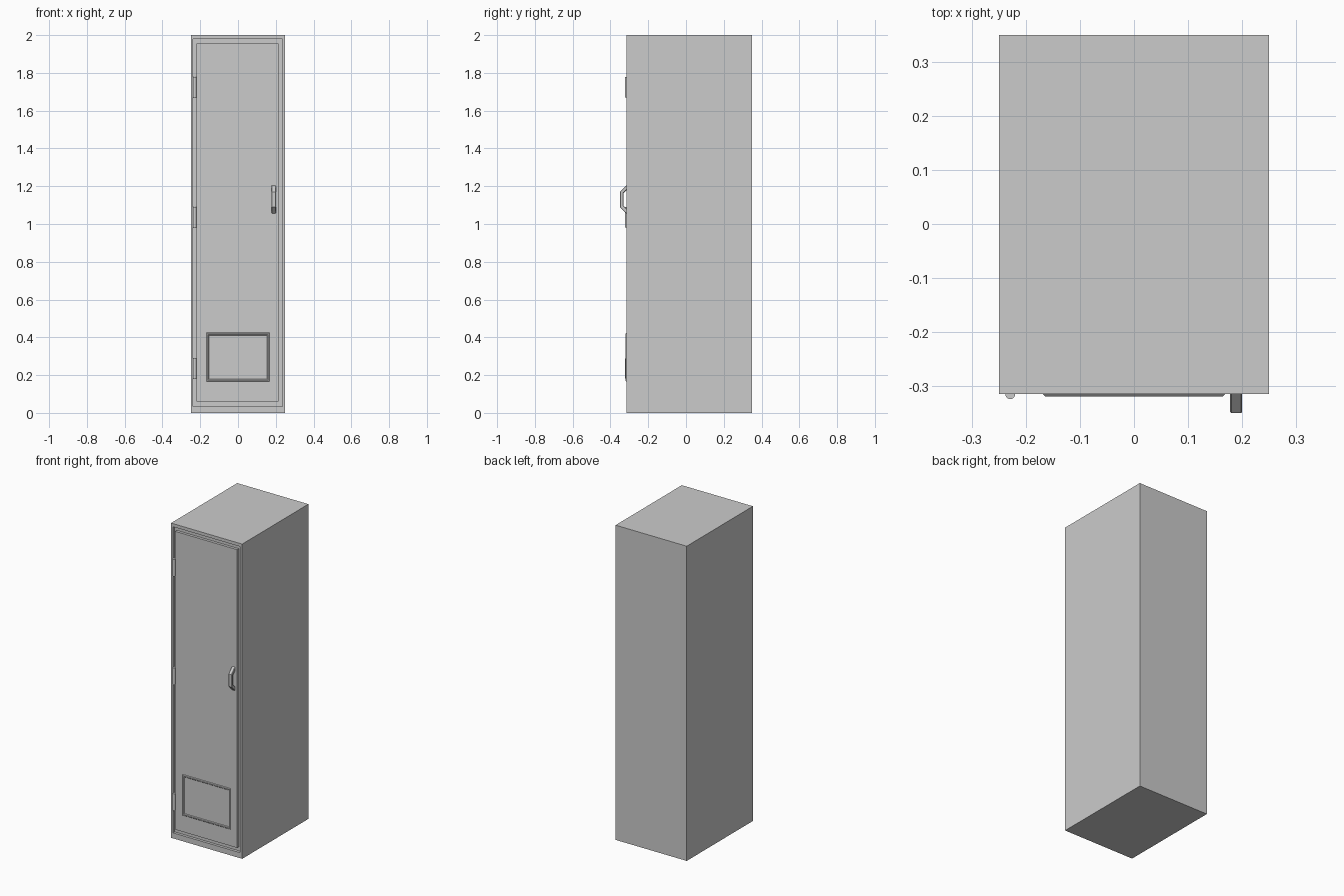
import bpy, bmesh, math

if "Cube" in bpy.data.objects:
    bpy.data.objects.remove(bpy.data.objects["Cube"])

FRONT = -0.315    # plane of frame and door
GROOVE = -0.298   # floor of the gap around the door


def finish(name, bm):
    bmesh.ops.recalc_face_normals(bm, faces=bm.faces)
    mesh = bpy.data.meshes.new(name)
    bm.to_mesh(mesh)
    bm.free()
    obj = bpy.data.objects.new(name, mesh)
    bpy.context.collection.objects.link(obj)
    return obj


def loft(name, loops, ring=False):
    """Join rectangles (x0, x1, z0, z1) at depth y; cap the ends or close into a ring."""
    bm = bmesh.new()
    rows = [[bm.verts.new((x, y, z)) for x, z in ((a, c), (b, c), (b, d), (a, d))]
            for (a, b, c, d), y in loops]
    pairs = list(zip(rows, rows[1:])) + ([(rows[-1], rows[0])] if ring else [])
    for r, s in pairs:
        for i in range(4):
            j = (i + 1) % 4
            bm.faces.new((r[i], r[j], s[j], s[i]))
    if not ring:
        bm.faces.new(rows[0])
        bm.faces.new(rows[-1])
    return finish(name, bm)


def grow(rect, d):
    a, b, c, e = rect
    return (a - d, b + d, c - d, e + d)


# Cabinet with a shallow recess in the front
outer = (-0.25, 0.25, 0, 2)
opening = (-0.237, 0.235, 0.035, 1.98)
loft("locker_body", [(outer, 0.35), (outer, FRONT), (opening, FRONT), (opening, GROOVE)])

# Door panel standing flush inside the recess
door = (-0.221, 0.214, 0.06, 1.955)
loft("door", [(door, GROOVE), (door, FRONT)])

# Raised bevelled moulding near the bottom of the door
vent = (-0.168, 0.168, 0.165, 0.425)
loft("vent_frame", [(vent, FRONT + 0.002), (vent, FRONT), (grow(vent, -0.004), FRONT - 0.004),
                    (grow(vent, -0.010), FRONT - 0.004), (grow(vent, -0.014), FRONT),
                    (grow(vent, -0.014), FRONT + 0.002)], ring=True)

# Hinge barrels in the left gap
for i, z in enumerate((0.235, 1.035, 1.725)):
    bpy.ops.mesh.primitive_cylinder_add(vertices=16, radius=0.009, depth=0.108,
                                        location=(-0.229, FRONT, z))
    bpy.context.object.name = f"hinge_{i + 1}"
    bpy.ops.object.shade_smooth_by_angle(angle=math.radians(40))

# Door handle: bent bar profile in y-z, extruded along x and chamfered
half = [(FRONT + 0.003, 0.075), (FRONT, 0.075), (-0.35, 0.040)]
inner = [(-0.332, 0.033), (FRONT, 0.050), (FRONT + 0.003, 0.050)]
side = half + [(y, -z) for y, z in reversed(half)]
side += [(y, -z) for y, z in reversed(inner)] + inner
bm = bmesh.new()
face = bm.faces.new([bm.verts.new((0.178, y, 1.13 + z)) for y, z in side])
ext = bmesh.ops.extrude_face_region(bm, geom=[face])
bmesh.ops.translate(bm, vec=(0.022, 0, 0),
                    verts=[g for g in ext["geom"] if isinstance(g, bmesh.types.BMVert)])
handle = finish("door_handle", bm)
bev = handle.modifiers.new("chamfer", "BEVEL")
bev.width = 0.005
bev.segments = 1
bev.limit_method = 'ANGLE'
bev.angle_limit = math.radians(75)
